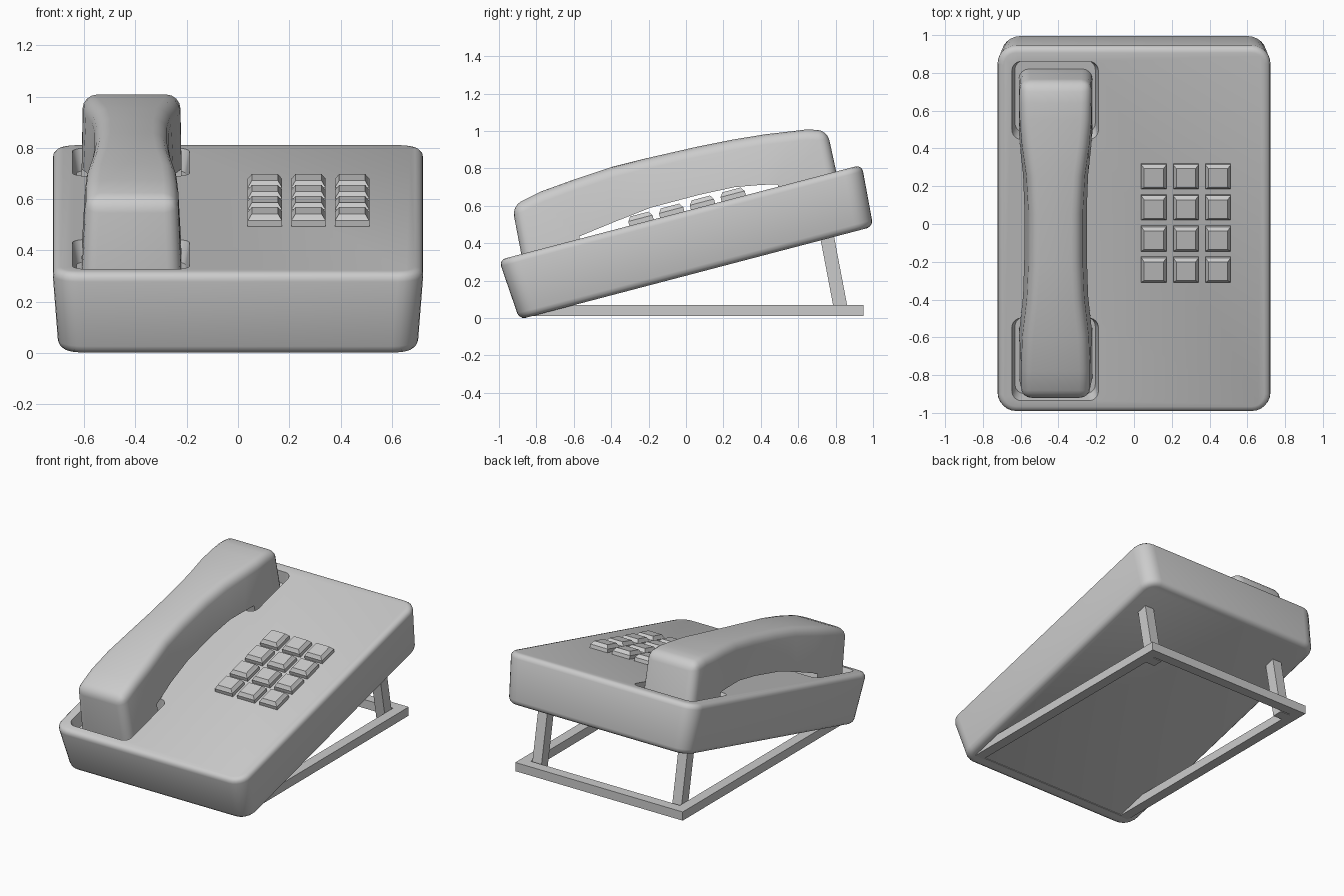
import bpy, bmesh, math
from mathutils import Matrix, Vector

if "Cube" in bpy.data.objects:
    bpy.data.objects.remove(bpy.data.objects["Cube"])

# Frame of the tilted body: origin at the centre of its top face
TILT = Matrix.Translation((0, -0.03, 0.565)) @ Matrix.Rotation(math.radians(14.7), 4, 'X')


def finish(bm, name, matrix=None):
    bmesh.ops.recalc_face_normals(bm, faces=bm.faces)
    me = bpy.data.meshes.new(name)
    bm.to_mesh(me)
    bm.free()
    ob = bpy.data.objects.new(name, me)
    bpy.context.collection.objects.link(ob)
    if matrix:
        ob.matrix_world = matrix
    return ob


def smooth(ob, angle=40):
    bpy.ops.object.select_all(action='DESELECT')
    bpy.context.view_layer.objects.active = ob
    ob.select_set(True)
    bpy.ops.object.shade_smooth_by_angle(angle=math.radians(angle))


def bevel(bm, edges, offset, segments):
    bmesh.ops.bevel(bm, geom=edges, offset=offset, segments=segments,
                    profile=0.5, affect='EDGES', clamp_overlap=True)


def block(name, x, y, z, taper=0.0, corner=0.0, edge=0.0, matrix=None):
    """Box from ranges x, y, z; its lower face is inset by taper."""
    bm = bmesh.new()
    bmesh.ops.create_cube(bm, size=2)
    for v in bm.verts:
        t = taper if v.co.z < 0 else 0
        v.co = Vector([(r[0] + r[1]) / 2 + s * ((r[1] - r[0]) / 2 - d)
                       for r, s, d in zip((x, y, z), v.co, (t, t, 0))])
    if corner:
        up = [e for e in bm.edges if abs(e.verts[0].co.z - e.verts[1].co.z) > 1e-4]
        bevel(bm, up, corner, 6)
    if edge:
        flat = [e for e in bm.edges if abs(e.verts[0].co.z - e.verts[1].co.z) < 1e-4]
        bevel(bm, flat, edge, 3)
    return finish(bm, name, matrix)


# Body with two cradle recesses
body = block("body", (-0.725, 0.725), (-1.003, 1.003), (-0.335, 0),
             0.025, 0.10, 0.035, TILT)
for i, span in enumerate([(0.49, 0.925), (-0.94, -0.48)]):
    cutter = block("recess_cutter", (-0.65, -0.185), span, (-0.085, 0.02),
                   0.02, 0.05, 0, TILT)
    cutter.hide_render = True
    mod = body.modifiers.new("recess", 'BOOLEAN')
    mod.operation, mod.solver, mod.object = 'DIFFERENCE', 'EXACT', cutter
    bpy.context.view_layer.objects.active = body
    bpy.ops.object.modifier_apply(modifier=mod.name)
    bpy.data.objects.remove(cutter)
smooth(body)

# Handset: side stations (bottom y, z, half width, top y, z, half width)
STATIONS = [
    (-0.865, 0.26, .195, -0.93, 0.60, .18),
    (-0.55, 0.355, .195, -0.78, 0.675, .18),
    (-0.57, 0.437, .193, -0.60, 0.74, .172),
    (-0.38, 0.515, .172, -0.40, 0.807, .148),
    (-0.19, 0.59, .166, -0.20, 0.857, .138),
    (0.075, 0.66, .165, 0.05, 0.914, .138),
    (0.26, 0.70, .172, 0.25, 0.954, .150),
    (0.40, 0.712, .188, 0.42, 0.982, .175),
    (0.49, 0.715, .195, 0.55, 0.997, .188),
    (0.505, 0.65, .195, 0.64, 1.008, .19),
    (0.83, 0.66, .195, 0.755, 1.005, .19),
]
bm = bmesh.new()
cx = -0.415
rings = []
for by, bz, bw, ty, tz, tw in STATIONS:
    rings.append([bm.verts.new(p) for p in
                  ((cx - bw, by, bz), (cx + bw, by, bz), (cx + tw, ty, tz), (cx - tw, ty, tz))])
for a, b in zip(rings, rings[1:]):
    for k in range(4):
        bm.faces.new((a[k], a[(k + 1) % 4], b[(k + 1) % 4], b[k]))
bm.faces.new(rings[0])
bm.faces.new(rings[-1][::-1])
tops = {v for r in rings for v in r[2:]}
ends = set(rings[0] + rings[-1])
sel = []
for e in bm.edges:
    n_top = sum(v in tops for v in e.verts)
    at_end = all(v in ends for v in e.verts)
    along = abs(e.verts[0].co.x - e.verts[1].co.x) < 0.1
    if (n_top == 2 and (along or at_end)) or (n_top == 1 and at_end):
        sel.append(e)
bevel(bm, sel, 0.055, 4)
smooth(finish(bm, "handset"), 45)

# Keypad: stepped keys with sloped rims
for row in range(4):
    for col in range(3):
        bm = bmesh.new()
        loops = []
        for h, z in ((.067, -0.01), (.067, .024), (.062, .03), (.051, .047)):
            loops.append([bm.verts.new((sx * h, sy * h, z))
                          for sx, sy in ((-1, -1), (1, -1), (1, 1), (-1, 1))])
        for a, b in zip(loops, loops[1:]):
            for k in range(4):
                bm.faces.new((a[k], a[(k + 1) % 4], b[(k + 1) % 4], b[k]))
        bm.faces.new(loops[0][::-1])
        bm.faces.new(loops[-1])
        finish(bm, f"key_{row}_{col}",
               TILT @ Matrix.Translation((0.105 + 0.17 * col, 0.295 - 0.17 * row, 0)))

# Stand: rectangular floor frame
for y0, y1, n in ((-0.88, -0.81, "front"), (0.88, 0.95, "back")):
    block(f"stand_{n}_bar", (-0.64, 0.64), (y0, y1), (0.01, 0.07))
for s, n in ((-1, "left"), (1, "right")):
    block(f"stand_{n}_bar", (s * 0.605 - 0.035, s * 0.605 + 0.035), (-0.82, 0.89), (0.01, 0.07))
    # Leaning leg, square to the body underside
    leg = block(f"stand_{n}_leg", (s * 0.535 - 0.035, s * 0.535 + 0.035), (0.79, 0.865), (0.01, 0.50))
    for v in leg.data.vertices:
        v.co.y -= (v.co.z - 0.05) * 0.19
